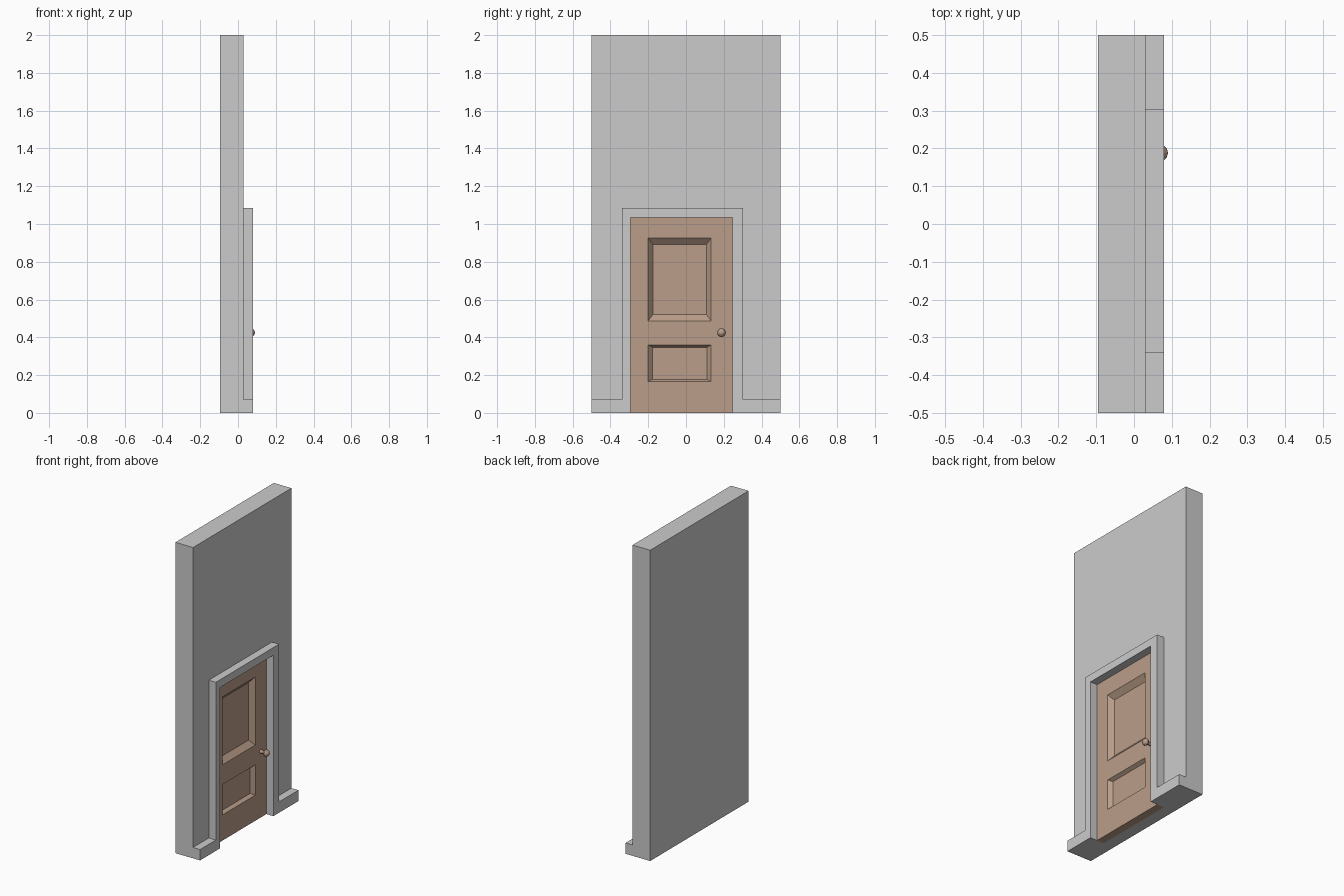
import bpy, bmesh, math
from mathutils import Matrix

if "Cube" in bpy.data.objects:
    bpy.data.objects.remove(bpy.data.objects["Cube"])

WALL_BACK, WALL_FRONT, TRIM_FRONT = -0.095, 0.03, 0.08
POCKET = -0.02
Y0, Y1, TOP = -0.295, 0.245, 1.035      # door opening

brown = bpy.data.materials.new("brown_wood")
brown.diffuse_color = (0.49, 0.34, 0.25, 1)
brown.use_nodes = True
brown.node_tree.nodes["Principled BSDF"].inputs["Base Color"].default_value = brown.diffuse_color


def finish(bm, name, mat=None):
    bmesh.ops.recalc_face_normals(bm, faces=bm.faces)
    me = bpy.data.meshes.new(name)
    bm.to_mesh(me)
    bm.free()
    ob = bpy.data.objects.new(name, me)
    bpy.context.collection.objects.link(ob)
    if mat:
        me.materials.append(mat)
    return ob


def prism(name, outline, x0, x1, mat=None):
    """Extrude a (y, z) outline from x0 to x1."""
    bm = bmesh.new()
    face = bm.faces.new([bm.verts.new((x0, y, z)) for y, z in outline])
    new = bmesh.ops.extrude_face_region(bm, geom=[face])["geom"]
    for v in new:
        if isinstance(v, bmesh.types.BMVert):
            v.co.x = x1
    return finish(bm, name, mat)


def rect(y0, y1, z0, z1):
    return [(y0, z0), (y1, z0), (y1, z1), (y0, z1)]


# wall with a shallow pocket that holds the door
wall = prism("wall", rect(-0.5, 0.5, 0, 2), WALL_BACK, WALL_FRONT)
cutter = prism("door_pocket_cutter", rect(Y0, Y1, -0.1, TOP), POCKET, 0.2)
cutter.hide_render = True
mod = wall.modifiers.new("pocket", 'BOOLEAN')
mod.operation, mod.solver, mod.object = 'DIFFERENCE', 'EXACT', cutter
bpy.context.view_layer.objects.active = wall
bpy.ops.object.modifier_apply(modifier=mod.name)
bpy.data.objects.remove(cutter)

# door casing and skirting board in one outline
prism("casing_and_skirting", [
    (-0.5, 0), (Y0, 0), (Y0, TOP), (Y1, TOP), (Y1, 0), (0.5, 0),
    (0.5, 0.07), (0.303, 0.07), (0.303, 1.085), (-0.34, 1.085),
    (-0.34, 0.07), (-0.5, 0.07)], WALL_FRONT, TRIM_FRONT)

# door leaf: front grid, two recessed panels, then sides and back
ys = [Y0, -0.2, 0.133, Y1]
zs = [0, 0.165, 0.36, 0.487, 0.925, TOP]
bm = bmesh.new()
grid = [[bm.verts.new((WALL_FRONT, y, z)) for z in zs] for y in ys]
cells = {}
for i in range(len(ys) - 1):
    for j in range(len(zs) - 1):
        cells[i, j] = bm.faces.new((grid[i][j], grid[i + 1][j],
                                    grid[i + 1][j + 1], grid[i][j + 1]))
rim = [e for e in bm.edges if e.is_boundary]
for key, sy, sz, depth in (((1, 1), 0.87, 0.87, 0.022), ((1, 3), 0.85, 0.845, 0.03)):
    face = cells[key]
    c = face.calc_center_median()
    bmesh.ops.inset_individual(bm, faces=[face], thickness=0.001)
    for v in face.verts:
        v.co.x = WALL_FRONT - depth
        v.co.y = c.y + math.copysign((ys[2] - ys[1]) / 2 * sy, v.co.y - c.y)
        half = (zs[key[1] + 1] - zs[key[1]]) / 2 * sz
        v.co.z = c.z + math.copysign(half, v.co.z - c.z)
side = bmesh.ops.extrude_edge_only(bm, edges=rim)["geom"]
for v in side:
    if isinstance(v, bmesh.types.BMVert):
        v.co.x = POCKET
back = [e for e in side if isinstance(e, bmesh.types.BMEdge) and e.is_boundary]
bmesh.ops.contextual_create(bm, geom=back)
finish(bm, "door", brown)

# door knob turned about the x axis
profile = [(0.028, 0.012), (0.052, 0.009), (0.06, 0.018), (0.07, 0.023),
           (0.08, 0.019), (0.087, 0.011), (0.09, 0)]
bm = bmesh.new()
verts = [bm.verts.new((x, r, 0)) for x, r in profile]
edges = [bm.edges.new(p) for p in zip(verts, verts[1:])]
bmesh.ops.spin(bm, geom=verts + edges, cent=(0, 0, 0), axis=(1, 0, 0),
               angle=2 * math.pi, steps=12)
bmesh.ops.remove_doubles(bm, verts=bm.verts, dist=1e-5)
bmesh.ops.transform(bm, matrix=Matrix.Translation((0, 0.188, 0.425)), verts=bm.verts)
finish(bm, "door_knob", brown)
